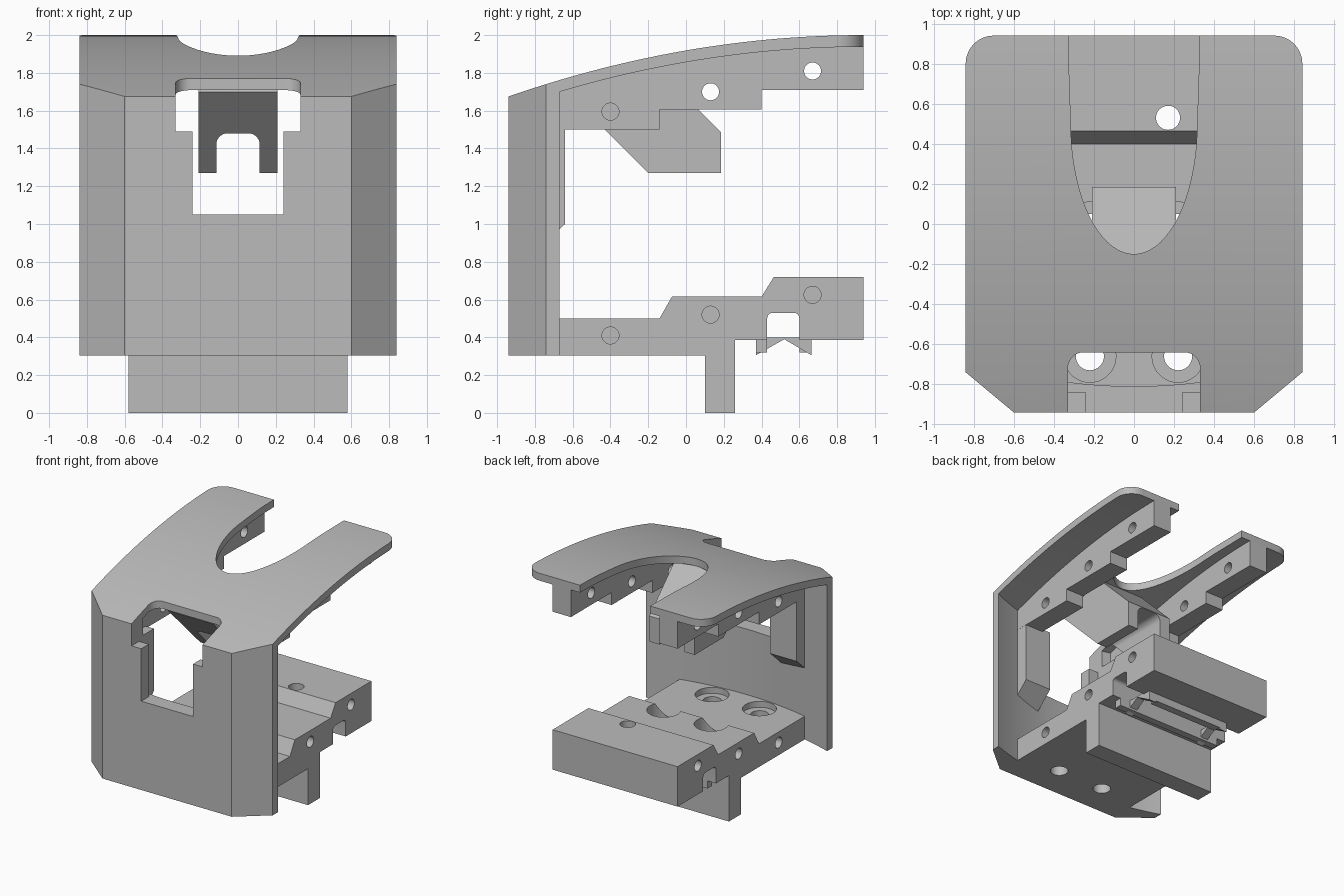
import bpy, bmesh, math
from mathutils import Vector

if "Cube" in bpy.data.objects:
    bpy.data.objects.remove(bpy.data.objects["Cube"])

grey = bpy.data.materials.new("plain_grey")
grey.use_nodes = True
COLOUR = (0.5, 0.5, 0.5, 1)
grey.diffuse_color = COLOUR
grey.node_tree.nodes["Principled BSDF"].inputs["Base Color"].default_value = COLOUR


def prism(name, pts, lo, hi, axis):
    """Extrude a 2D outline: axis X uses (y, z), Y uses (x, z), Z uses (x, y)."""
    place = {"X": lambda a, b, d: (d, a, b),
             "Y": lambda a, b, d: (a, d, b),
             "Z": lambda a, b, d: (a, b, d)}[axis]
    bm = bmesh.new()
    face = bm.faces.new([bm.verts.new(place(a, b, lo)) for a, b in pts])
    ext = bmesh.ops.extrude_face_region(bm, geom=[face])
    moved = [v for v in ext["geom"] if isinstance(v, bmesh.types.BMVert)]
    bmesh.ops.translate(bm, verts=moved, vec=Vector(place(0, 0, hi - lo)))
    bmesh.ops.recalc_face_normals(bm, faces=bm.faces)
    mesh = bpy.data.meshes.new(name)
    bm.to_mesh(mesh)
    bm.free()
    mesh.materials.append(grey)
    obj = bpy.data.objects.new(name, mesh)
    bpy.context.collection.objects.link(obj)
    return obj


def rect(x0, x1, y0, y1):
    return [(x0, y0), (x1, y0), (x1, y1), (x0, y1)]


def arc(cx, cy, rx, ry, a0, a1, n=10):
    angles = [math.radians(a0 + (a1 - a0) * i / n) for i in range(n + 1)]
    return [(cx + rx * math.cos(a), cy + ry * math.sin(a)) for a in angles]


def circle(cx, cy, r):
    return arc(cx, cy, r, r, 0, 350, 35)


def boolean(obj, tool, operation="DIFFERENCE"):
    """Apply a boolean and discard the tool."""
    mod = obj.modifiers.new("cut", "BOOLEAN")
    mod.operation, mod.solver, mod.object = operation, "EXACT", tool
    bpy.context.view_layer.update()
    graph = bpy.context.evaluated_depsgraph_get()
    result = bpy.data.meshes.new_from_object(obj.evaluated_get(graph))
    obj.modifiers.clear()
    obj.data = result
    bpy.data.objects.remove(tool)


def cut(obj, pts, lo, hi, axis):
    boolean(obj, prism("cutter", pts, lo, hi, axis))


def roof_curve(y0, y1, drop, n=32):
    ys = [y0 + (y1 - y0) * i / n for i in range(n + 1)]
    return [(y, 2 - drop - (0.94 - y) ** 2 / 10.88) for y in ys]


# Housing: plan outline trimmed by the curved roof
plan = [(-0.84, -0.74), (-0.6, -0.94), (0.6, -0.94), (0.84, -0.74)]
plan += arc(0.7, 0.8, 0.14, 0.14, 0, 90) + arc(-0.7, 0.8, 0.14, 0.14, 90, 180)
housing = prism("housing", plan, 0.305, 2.3, "Z")
boolean(housing, prism("roof_limit", [(1.1, 0.2), (-1.1, 0.2)] + roof_curve(-1.1, 1.1, 0),
                       -1, 1, "X"), "INTERSECT")

# Cavity with a concave front wall
R = 2.6
cavity = prism("cavity", [(0.95, 1.2), (-0.95, 1.2)] + arc(0, R - 0.81, R, R, 248.5, 291.5, 24),
               0.1, 2.3, "Z")
boolean(cavity, prism("under_roof", [(1.3, 0), (-1.1, 0)] + roof_curve(-1.1, 1.3, 0.062),
                      -1.2, 1.2, "X"), "INTERSECT")
boolean(housing, cavity)

# Rear slot in the roof
slot = arc(0, 0.5, 0.315, 0.65, 180, 360, 36) + [(0.325, 0.8), (0.325, 1.2), (-0.325, 1.2), (-0.325, 0.8)]
cut(housing, slot, 1.2, 2.3, "Z")

# Front window, its wider inner pocket and the notch in the roof edge
notch = [(-0.33, -1.1), (0.33, -1.1)] + arc(0.25, -0.72, 0.08, 0.08, 0, 90) + arc(-0.25, -0.72, 0.08, 0.08, 90, 180)
cut(housing, notch, 1.49, 2.3, "Z")
cut(housing, rect(-0.24, 0.24, 1.05, 1.6), -1.1, -0.7, "Y")
cut(housing, rect(-0.33, 0.33, 1.05, 1.6), -0.84, -0.66, "Y")
parts = [housing]

# Stepped rails under the roof, and guide tabs beside the window
rail_side = [(0.94, 1.71), (0.4, 1.71), (0.4, 1.605), (-0.14, 1.605), (-0.14, 1.5), (-0.83, 1.5)]
rail_side += roof_curve(-0.83, 0.94, 0.03)
tab_side = [(-0.85, 0.81), (-0.64, 1.0), (-0.64, 1.52), (-0.85, 1.52)]
for side, s in (("left", 1), ("right", -1)):
    rail = prism(side + "_rail", rail_side, 0.41 * s, 0.58 * s, "X")
    for y, z in ((-0.4, 1.595), (0.13, 1.7), (0.67, 1.81)):
        cut(rail, circle(y, z, 0.045), -1, 1, "X")
    tab = prism(side + "_guide_tab", tab_side, 0.331 * s, 0.579 * s, "X")
    parts += [rail, tab]

# Hanging hook with an arched opening
hook_side = [(-0.2, 1.27), (0.185, 1.27), (0.185, 1.485), (-0.19, 1.86), (-0.61, 1.74), (-0.63, 1.7)]
hook = prism("hook", hook_side, -0.21, 0.21, "X")
arch = [(-0.115, 1.1), (0.115, 1.1)] + arc(0.055, 1.42, 0.06, 0.06, 0, 90) + arc(-0.055, 1.42, 0.06, 0.06, 90, 180)
cut(hook, arch, -0.8, 0.5, "Y")
parts.append(hook)

# Stepped base with its downward leg
base_side = [(-0.85, 0.305), (0.1, 0.305), (0.1, 0), (0.26, 0), (0.26, 0.385), (0.94, 0.385),
             (0.94, 0.72), (0.465, 0.72), (0.4, 0.615), (-0.075, 0.615), (-0.14, 0.5), (-0.85, 0.5)]
base = prism("base", base_side, -0.58, 0.58, "X")
for x in (-0.22, 0.22):
    for y in (-0.66, -0.02):
        cut(base, circle(x, y, 0.13), 0.45, 0.9, "Z")
        cut(base, circle(x, y, 0.07), 0.1, 0.9, "Z")

# Cross channel, vertical hole and blind side holes
channel = [(0.43, 0.2), (0.6, 0.2)] + arc(0.57, 0.5, 0.03, 0.03, 0, 90) + arc(0.46, 0.5, 0.03, 0.03, 90, 180)
cut(base, channel, -1, 1, "X")
cut(base, circle(0.17, 0.53, 0.06), 0.3, 0.9, "Z")
for y, z in ((-0.4, 0.41), (0.13, 0.52), (0.67, 0.625)):
    for s in (1, -1):
        cut(base, circle(y, z, 0.045), 0.42 * s, 0.7 * s, "X")
parts.append(base)

# Lips along the channel, with pointed ends
parts.append(prism("front_lip", rect(0.37, 0.43, 0.32, 0.4), -0.5, 0.5, "X"))
parts.append(prism("rear_lip", rect(0.6, 0.665, 0.32, 0.4), -0.33, 0.33, "X"))
for side, s in (("left", 1), ("right", -1)):
    wedge = [(0.37, 0.305), (0.52, 0.39), (0.665, 0.305), (0.665, 0.4), (0.37, 0.4)]
    parts.append(prism(side + "_lip_end", wedge, 0.33 * s, 0.4 * s, "X"))

# Smooth the curved faces and keep the edges sharp
bpy.ops.object.select_all(action="DESELECT")
for obj in parts:
    obj.select_set(True)
bpy.context.view_layer.objects.active = housing
bpy.ops.object.shade_smooth_by_angle(angle=math.radians(20))
